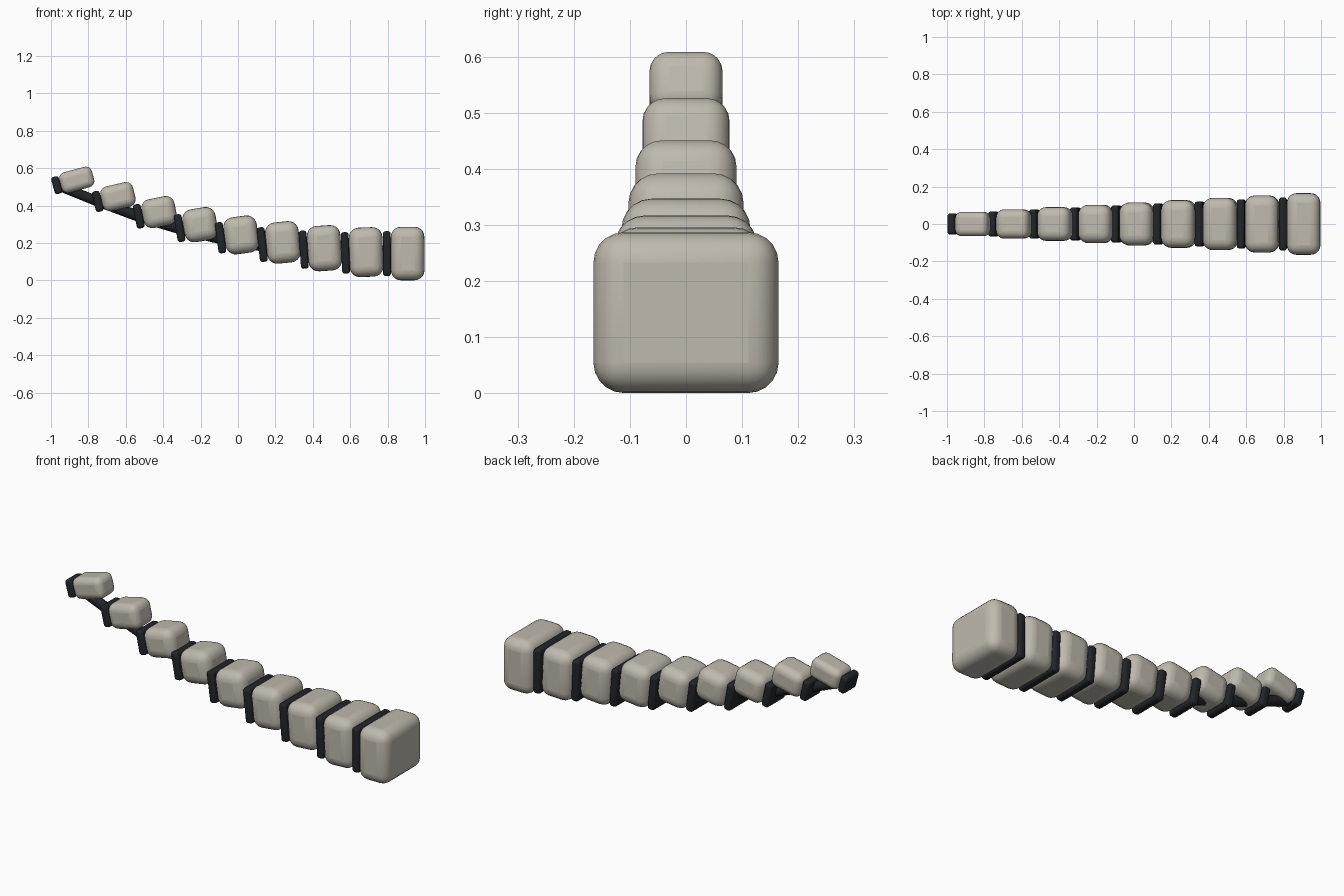
import bpy
import math
from mathutils import Vector, Matrix

if "Cube" in bpy.data.objects:
    bpy.data.objects.remove(bpy.data.objects["Cube"])


def material(name, color):
    m = bpy.data.materials.new(name)
    m.diffuse_color = color
    m.use_nodes = True
    m.node_tree.nodes["Principled BSDF"].inputs["Base Color"].default_value = m.diffuse_color
    return m


shell_mat = material("stone", (0.52, 0.49, 0.42, 1))
dark_mat = material("rubber", (0.015, 0.018, 0.022, 1))


def rounded_box(name, loc, size, tilt, bevel, mat):
    bpy.ops.mesh.primitive_cube_add(size=1)
    o = bpy.context.object
    o.name = name
    o.data.transform(Matrix.Diagonal((*size, 1)))
    o.location = loc
    o.rotation_euler = (0, -tilt, 0)
    b = o.modifiers.new("round", "BEVEL")
    b.width = bevel
    b.segments = 5
    b.limit_method = 'NONE'
    o.data.materials.append(mat)
    bpy.ops.object.shade_smooth_by_angle(angle=math.radians(35))
    return o


# Segment centres (x, z), from the thick base to the raised tip
centres = [(0.907, 0.1435), (0.685, 0.151), (0.462, 0.172), (0.24, 0.203),
           (0.017, 0.243), (-0.203, 0.298), (-0.422, 0.365),
           (-0.642, 0.448), (-0.862, 0.538)]

spine_points = [(Vector((0.907, 0, 0.1435)), 0.045)]
for i, (x, z) in enumerate(centres):
    width = 0.33 - 0.025 * i
    height = width * 0.867
    tilt = math.radians(0.3 + 1.85 * i)
    # Armour block
    rounded_box(f"segment_block_{i + 1}", (x, 0, z), (0.18, width, height),
                tilt, 0.3 * min(0.18, height), shell_mat)
    # Dark joint plate on the tip side of the block
    p = Vector((x - 0.111 * math.cos(tilt), 0, z - 0.111 * math.sin(tilt)))
    rounded_box(f"joint_plate_{i + 1}", p, (0.042, width * 0.86, height * 0.84),
                tilt, 0.015, dark_mat)
    spine_points.append((p, 0.043 - 0.0022 * i))

# Tapered spine running through the joint plates
curve = bpy.data.curves.new("spine", 'CURVE')
curve.dimensions = '3D'
curve.bevel_depth = 1.0
curve.bevel_resolution = 4
curve.use_fill_caps = True
spline = curve.splines.new('POLY')
spline.points.add(len(spine_points) - 1)
for pt, (co, r) in zip(spline.points, spine_points):
    pt.co = (*co, 1)
    pt.radius = r
spline.use_smooth = True
curve.materials.append(dark_mat)
spine = bpy.data.objects.new("spine", curve)
bpy.context.collection.objects.link(spine)
